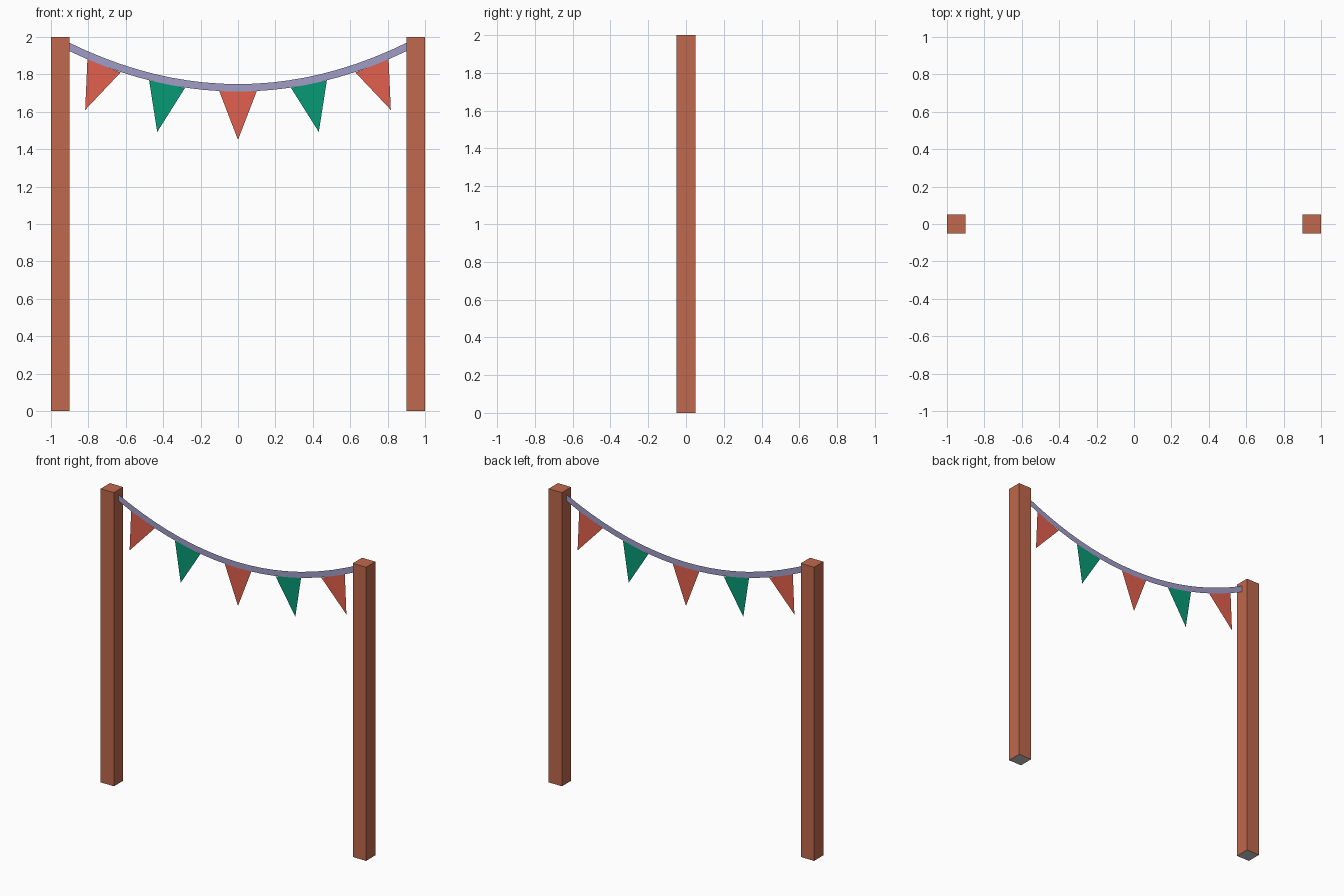
import bpy, math

if "Cube" in bpy.data.objects:
    bpy.data.objects.remove(bpy.data.objects["Cube"])


def material(name, rgb):
    m = bpy.data.materials.new(name)
    linear = [(c / 255) ** 2.2 for c in rgb]
    m.diffuse_color = (*linear, 1)
    m.use_nodes = True
    m.node_tree.nodes["Principled BSDF"].inputs["Base Color"].default_value = m.diffuse_color
    return m


WOOD = material("wood", (190, 104, 77))
RED = material("red_cloth", (224, 96, 78))
GREEN = material("green_cloth", (16, 152, 116))
LILAC = material("lilac_ribbon", (160, 155, 197))


def flat_object(name, verts, faces, mat):
    # Sheet in the xz plane from (x, z) points
    me = bpy.data.meshes.new(name)
    me.from_pydata([(x, 0, z) for x, z in verts], [], faces)
    me.materials.append(mat)
    ob = bpy.data.objects.new(name, me)
    bpy.context.collection.objects.link(ob)
    return ob


# Square posts with a plain grey underside
for side, label in ((-1, "left"), (1, "right")):
    bpy.ops.mesh.primitive_cube_add(size=1, location=(side * 0.95, 0, 1))
    post = bpy.context.object
    post.name = label + "_post"
    post.scale = (0.1, 0.1, 2)
    post.data.materials.append(WOOD)
    post.data.materials.append(None)
    for p in post.data.polygons:
        if p.normal.z < -0.5:
            p.material_index = 1

# Sagging ribbon between the posts, even width along its curve
HALF, LOW, SAG, WIDTH, STEPS = 0.9, 1.728, 0.218, 0.04, 20
verts, faces = [], []
for i in range(STEPS + 1):
    x = -HALF + 2 * HALF * i / STEPS
    z = LOW + SAG * (x / HALF) ** 2
    slope = 2 * SAG * x / HALF ** 2
    h = WIDTH / 2 * math.hypot(1, slope)
    verts += [(x, z - h), (x, z + h)]
    if i:
        a = 2 * i
        faces.append((a - 2, a, a + 1, a - 1))
flat_object("ribbon", verts, faces, LILAC)

# Triangular pennants hanging square to the ribbon
flat_object("middle_pennant", [(-0.1, 1.71), (0, 1.45), (0.1, 1.71)], [(0, 1, 2)], RED)
PENNANTS = (
    ("inner", GREEN, [(0.475, 1.767), (0.283, 1.728), (0.432, 1.492)]),
    ("outer", RED, [(0.805, 1.883), (0.628, 1.81), (0.817, 1.61)]),
)
for name, mat, pts in PENNANTS:
    for side, label in ((-1, "left"), (1, "right")):
        tri = (0, 2, 1) if side < 0 else (0, 1, 2)
        flat_object(f"{label}_{name}_pennant", [(side * x, z) for x, z in pts], [tri], mat)
